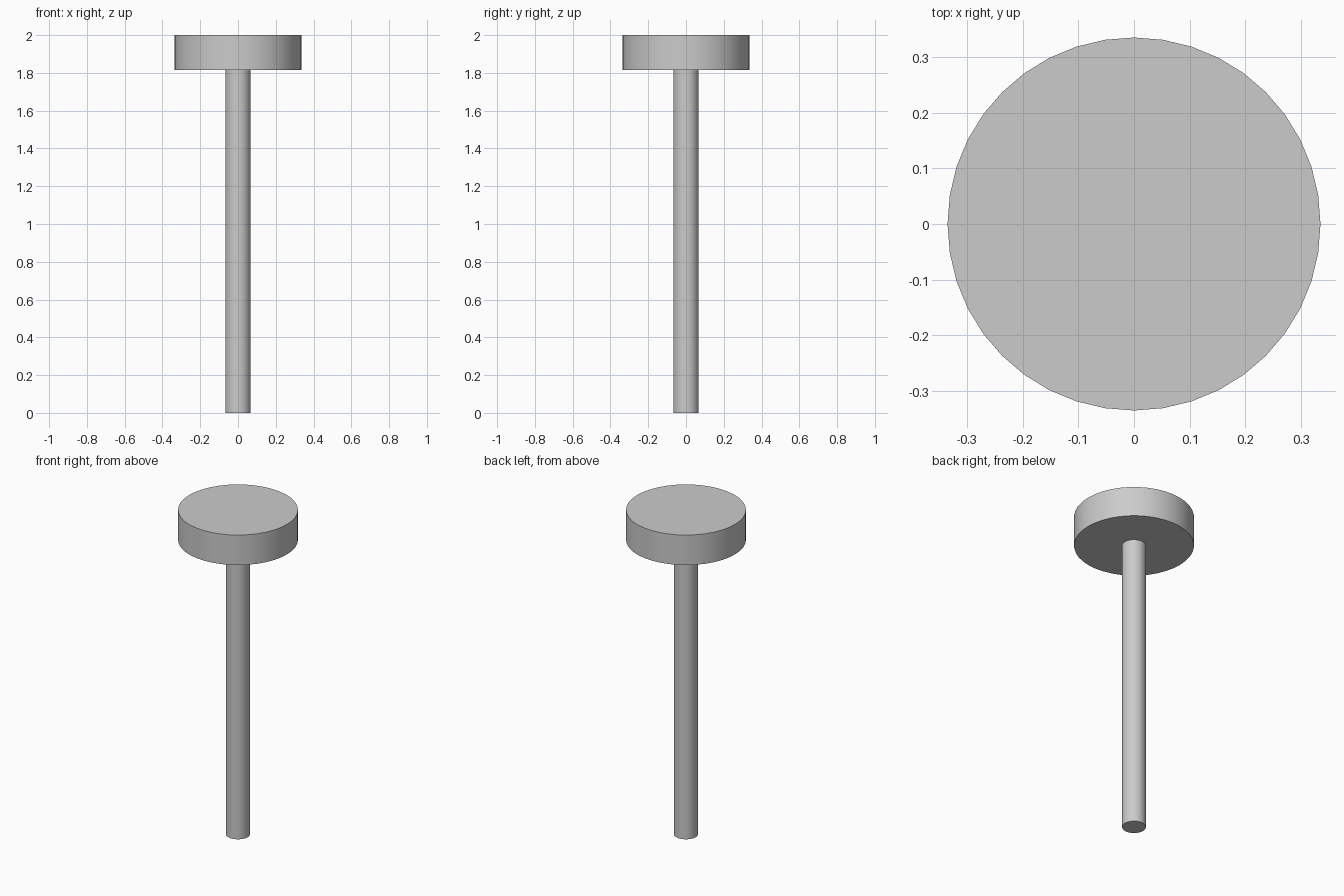
import bpy
import math

if "Cube" in bpy.data.objects:
    bpy.data.objects.remove(bpy.data.objects["Cube"], do_unlink=True)

# Single plain grey material
GREY = (0.6, 0.6, 0.6, 1.0)
grey = bpy.data.materials.new("plain grey")
grey.use_nodes = True
grey.diffuse_color = GREY
grey.node_tree.nodes["Principled BSDF"].inputs["Base Color"].default_value = GREY

SIDES = 40
HEIGHT = 2.0
HEAD_BOTTOM = 1.815


def cylinder(name, radius, bottom, top):
    """Upright smooth-sided cylinder with crisp rims."""
    bpy.ops.mesh.primitive_cylinder_add(
        vertices=SIDES, radius=radius, depth=top - bottom,
        location=(0, 0, (bottom + top) / 2))
    part = bpy.context.object
    part.name = name
    part.data.materials.append(grey)
    bpy.ops.object.shade_smooth_by_angle(angle=math.radians(30))
    return part


# Long thin shaft and the wide disc head on top of it
cylinder("shaft", 0.067, 0.0, HEAD_BOTTOM)
cylinder("head", 0.335, HEAD_BOTTOM, HEIGHT)
